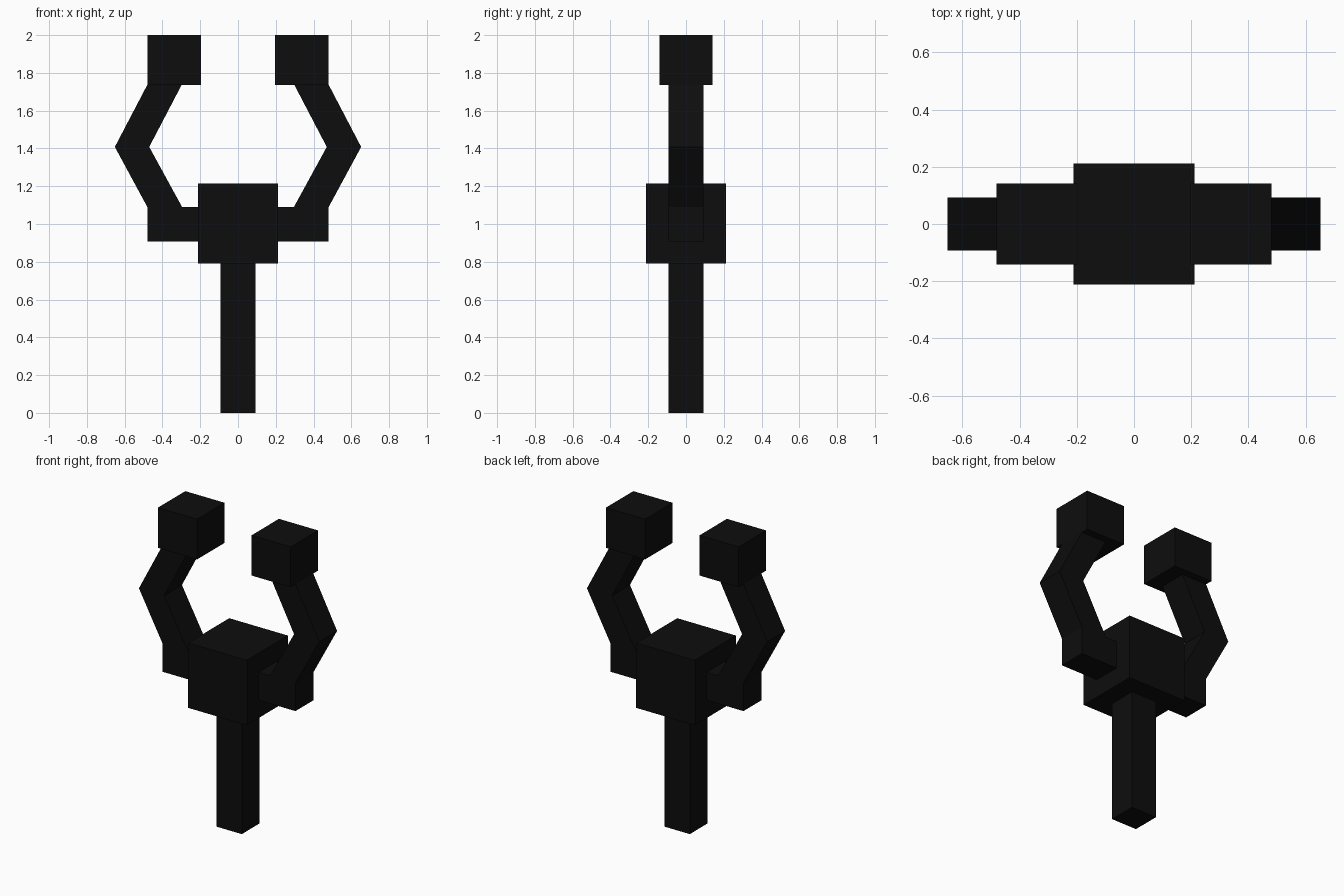
import bpy

if "Cube" in bpy.data.objects:
    bpy.data.objects.remove(bpy.data.objects["Cube"])

black = bpy.data.materials.new("black")
black.diffuse_color = (0.004, 0.004, 0.004, 1)
black.use_nodes = True
black.node_tree.nodes["Principled BSDF"].inputs["Base Color"].default_value = black.diffuse_color


def extrude_profile(name, profile, half_depth, mirror=False):
    """Solid from an x/z outline (counter-clockwise seen from the front), centred on y = 0."""
    n = len(profile)
    verts = [(x, y, z) for y in (-half_depth, half_depth) for x, z in profile]
    faces = [list(range(n)), list(range(2 * n - 1, n - 1, -1))]
    faces += [[(i + 1) % n, i, i + n, (i + 1) % n + n] for i in range(n)]
    mesh = bpy.data.meshes.new(name)
    mesh.from_pydata(verts, [], faces)
    mesh.materials.append(black)
    obj = bpy.data.objects.new(name, mesh)
    bpy.context.collection.objects.link(obj)
    if mirror:
        mod = obj.modifiers.new("mirror", 'MIRROR')
        mod.use_mirror_merge = False
    return obj


def rect(x0, x1, z0, z1):
    return [(x0, z0), (x1, z0), (x1, z1), (x0, z1)]


# central post and hub block
extrude_profile("post", rect(-0.092, 0.092, 0, 0.79), 0.092)
extrude_profile("hub", rect(-0.212, 0.212, 0.79, 1.214), 0.212)

# bent arms: short horizontal stub, out to the elbow, back in to the tip
extrude_profile("arm", [(0.212, 0.908), (0.48, 0.908), (0.48, 1.09), (0.652, 1.408),
                        (0.48, 1.737), (0.298, 1.737), (0.47, 1.408),
                        (0.296, 1.09), (0.212, 1.09)], 0.092, mirror=True)

# end blocks
extrude_profile("tip_block", rect(0.197, 0.48, 1.737, 2.0), 0.141, mirror=True)
